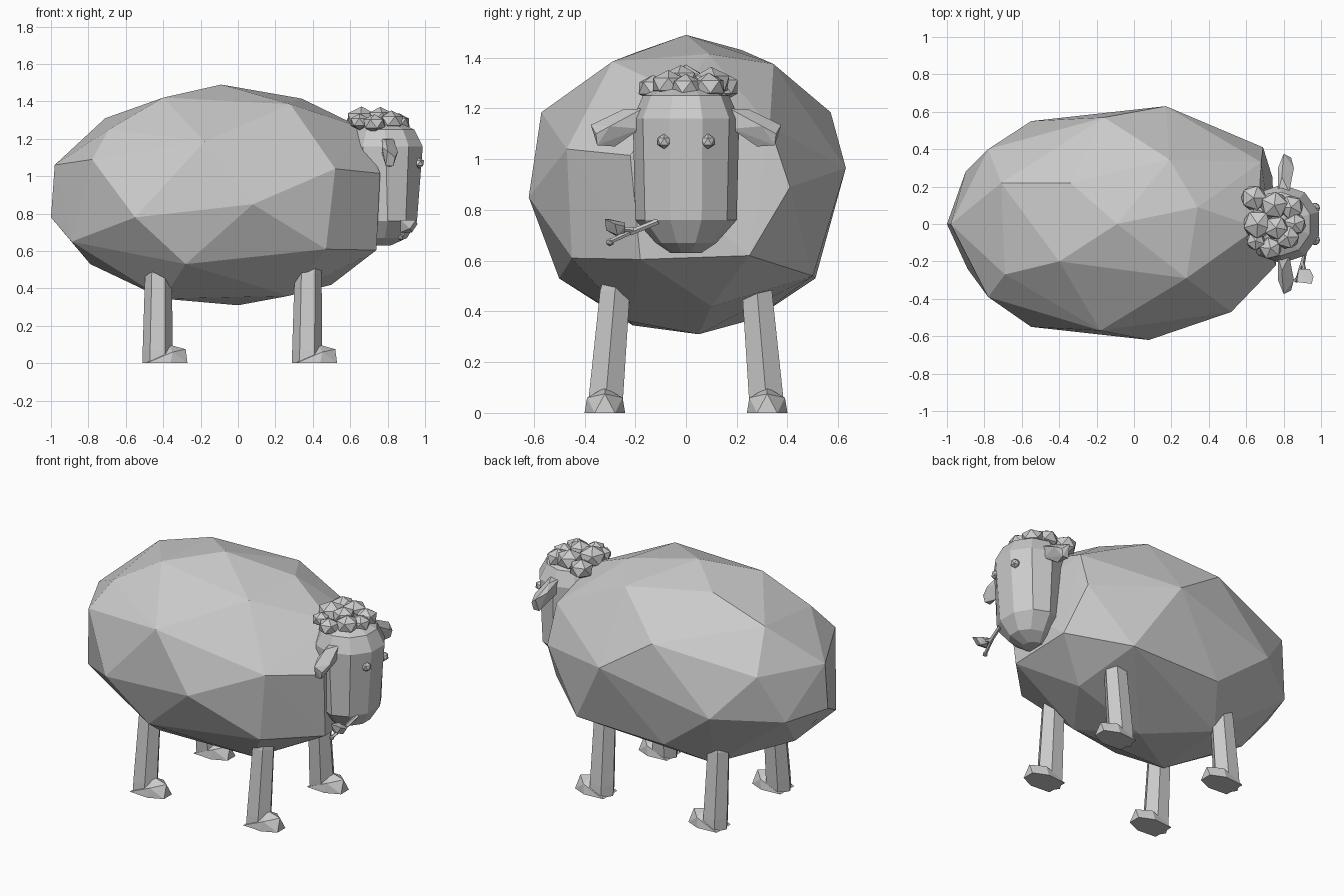
import bpy, bmesh, math
from mathutils import Vector


def finish(name, bm):
    bmesh.ops.recalc_face_normals(bm, faces=bm.faces)
    me = bpy.data.meshes.new(name)
    bm.to_mesh(me)
    bm.free()
    ob = bpy.data.objects.new(name, me)
    bpy.context.collection.objects.link(ob)
    return ob


def hull(name, pts):
    bm = bmesh.new()
    for p in pts:
        bm.verts.new(p)
    bmesh.ops.convex_hull(bm, input=bm.verts)
    loose = [v for v in bm.verts if not v.link_faces]
    bmesh.ops.delete(bm, geom=loose, context='VERTS')
    return finish(name, bm)


def ball(name, centre, r, squash=1.0, turn=0.0):
    bm = bmesh.new()
    bmesh.ops.create_icosphere(bm, subdivisions=1, radius=r)
    ob = finish(name, bm)
    ob.location = centre
    ob.scale.z = squash
    ob.rotation_euler.z = turn
    return ob


def ring(c, rx, ry, n, phase):
    return [Vector((c[0] + rx * math.cos(phase + 2 * math.pi * i / n),
                    c[1] + ry * math.sin(phase + 2 * math.pi * i / n), c[2])) for i in range(n)]


def loft(name, rings):
    bm = bmesh.new()
    loops = [[bm.verts.new(p) for p in r] for r in rings]
    n = len(loops[0])
    for a, b in zip(loops, loops[1:]):
        for i in range(n):
            bm.faces.new((a[i], a[(i + 1) % n], b[(i + 1) % n], b[i]))
    bm.faces.new(loops[0])
    bm.faces.new(loops[-1])
    return finish(name, bm)


# Woolly body: faceted boulder shape
upper = [(-.09, 0, 1.49), (-.40, -.20, 1.42), (-.34, .22, 1.43), (.34, .09, 1.415),
         (.28, -.29, 1.385), (.19, .345, 1.375), (-.69, -.27, 1.25), (-.71, .22, 1.31),
         (-.18, -.57, 1.185), (-.16, .57, 1.185), (.66, -.02, 1.26), (.68, .33, 1.13)]
middle = [(-.78, -.39, 1.09), (-.78, .40, 1.07), (-.98, 0, 1.06), (.52, -.47, 1.04),
          (.76, -.22, 1.015), (.69, .41, .89), (.17, .63, .965), (.08, -.62, .85),
          (-.55, -.55, .78), (-.55, .55, .80), (-1, 0, .78), (-.90, .28, .77)]
lower = [(-.89, -.24, .65), (.74, -.18, .605), (.47, -.45, .61), (.74, .25, .62),
         (.42, .50, .54), (-.28, -.50, .53), (-.20, .51, .53), (-.79, .03, .53),
         (.50, .10, .42), (.27, -.22, .36), (-.40, -.21, .345), (-.38, .27, .37), (0, .05, .31)]
hull("wool_body", upper + middle + lower)

# Ten-sided head
head = [(.76, .63, .06, .06), (.785, .67, .125, .12), (.80, .76, .165, .20),
        (.79, 1.16, .208, .21), (.785, 1.25, .165, .17), (.77, 1.29, .09, .09)]
loft("head", [ring((x, 0, z), rx, ry, 10, math.pi / 10) for x, z, rx, ry in head])

for s, side in ((-1, "right"), (1, "left")):
    # Ear and eye
    ear = [(.77, .17, 1.20), (.83, .17, 1.20), (.77, .18, 1.12), (.83, .18, 1.12),
           (.79, .25, 1.195), (.77, .30, 1.155), (.855, .30, 1.13), (.80, .375, 1.135),
           (.84, .355, 1.10), (.79, .35, 1.055), (.81, .28, 1.05), (.83, .35, 1.055)]
    hull(side + "_ear", [(x, s * y, z) for x, y, z in ear])
    ball(side + "_eye", (.968, s * .086, 1.07), .03)

    # Legs with pointed hooves
    for x, end in ((-.43, "back"), (.37, "front")):
        loft(f"{end}_{side}_leg",
             [ring((x, s * .32, 0), .08, .078, 6, 0),
              ring((x, s * .315, .07), .08, .078, 6, 0),
              ring((x + .005, s * .28, .48), .072, .068, 6, 0),
              ring((x + .015, s * .27, .56), .055, .055, 6, 0)])
        hoof = [(-.06, -.07, 0), (-.06, .07, 0), (.07, -.08, 0), (.07, .08, 0),
                (.16, -.04, 0), (.16, .04, 0), (.08, -.07, .06), (.08, .07, .06),
                (.15, 0, .075), (.06, 0, .10)]
        hull(f"{end}_{side}_hoof", [(x + a, s * .32 + b, c) for a, b, c in hoof])

# Curly forelock
curls = [(.64, .14, 1.285, .075), (.66, .0, 1.305, .085), (.73, -.13, 1.28, .065),
         (.75, .10, 1.30, .08), (.76, -.02, 1.315, .07), (.84, .09, 1.285, .07),
         (.86, .0, 1.285, .065), (.82, -.07, 1.295, .07), (.65, -.09, 1.29, .055)]
for i, (x, y, z, r) in enumerate(curls):
    ball(f"curl_{i + 1}", (x, y, z), r, .8, i * .9)


# Flower held in the mouth
def twig(name, a, b, r):
    a, b = Vector(a), Vector(b)
    q = (b - a).to_track_quat('Z', 'Y')
    loft(name, [[p + q @ v for v in ring((0, 0, 0), r, r, 5, 0)] for p in (a, b)])


twig("stem", (.92, -.11, .755), (.90, -.22, .71), .012)
twig("stem_tip", (.90, -.20, .72), (.87, -.30, .675), .010)
twig("flower_stalk", (.90, -.20, .72), (.915, -.26, .725), .010)
ball("stem_bud", (.87, -.30, .672), .016)
hull("flower", [(.90, -.24, .71), (.94, -.24, .735), (.87, -.28, .70), (.93, -.27, .70),
                (.96, -.28, .745), (.95, -.32, .765), (.87, -.31, .765), (.88, -.24, .75),
                (.92, -.315, .72)])
